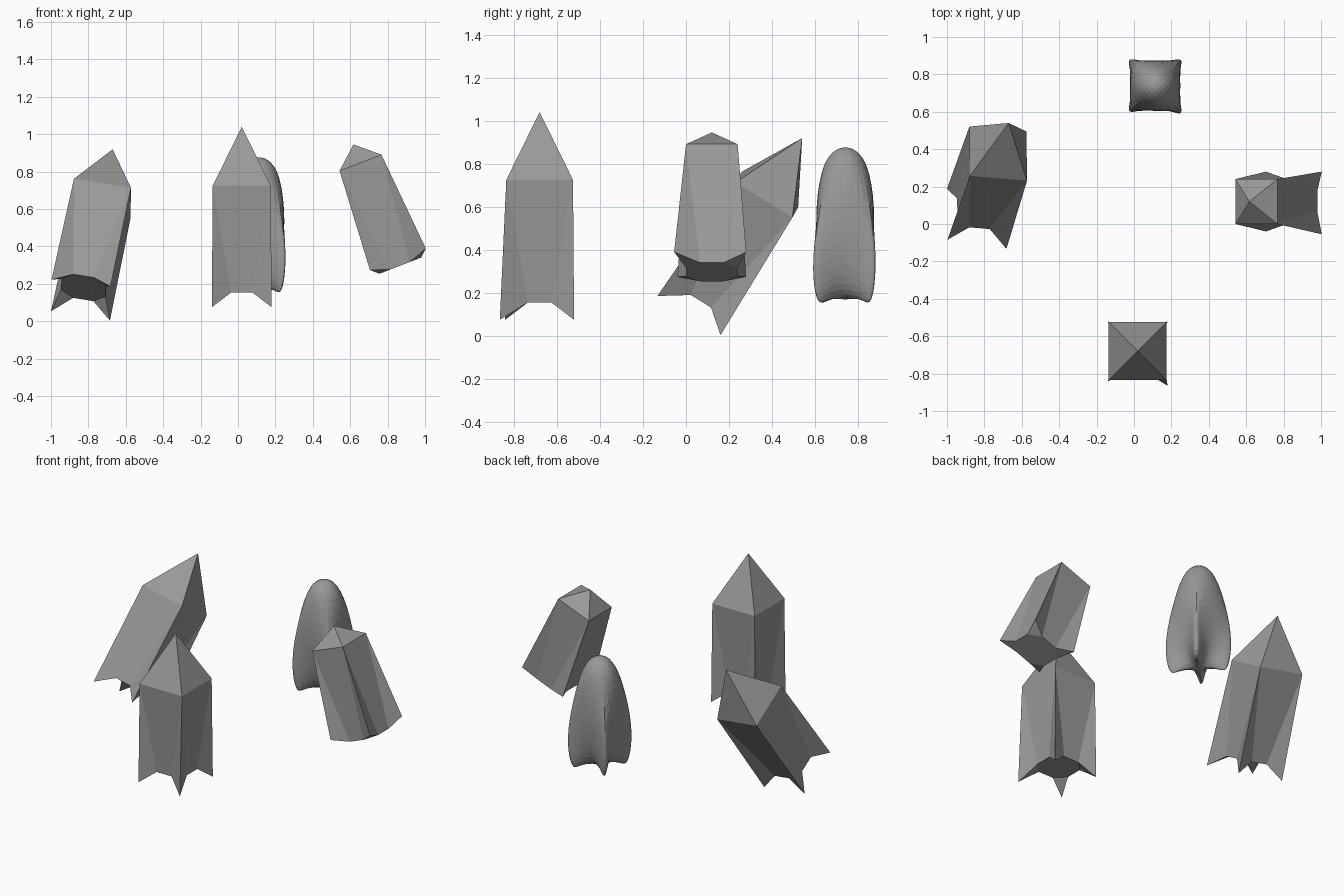
import bpy, bmesh
from mathutils import Vector, Matrix

if "Cube" in bpy.data.objects:
    bpy.data.objects.remove(bpy.data.objects["Cube"])

grey = bpy.data.materials.new("mid grey")
grey.diffuse_color = (0.32, 0.32, 0.32, 1)
grey.use_nodes = True
grey.node_tree.nodes["Principled BSDF"].inputs["Base Color"].default_value = grey.diffuse_color

CORNERS = [(-1, -1), (1, -1), (1, 1), (-1, 1)]


def rocket(name, centre, ex, u, apex=0.315, half=0.155, tip_depth=0.65,
           base_depth=0.57, kick=0.025, smooth=0):
    """Square rocket: pointed nose, tapering body, octagonal base, four corner fins.
    Local origin is the centre of the shoulder ring; u is the long axis."""
    bm = bmesh.new()
    nose = bm.verts.new((0, 0, apex))
    shoulder = [bm.verts.new((x * half, y * half, 0)) for x, y in CORNERS]
    # fin tips, one kicked slightly outwards
    tips = [bm.verts.new((x * 0.16, y * 0.16 - (kick if i == 1 else 0), -tip_depth))
            for i, (x, y) in enumerate(CORNERS)]
    # base octagon: two points on each side, grouped as (start, end) per side
    inner, w = 0.12, 0.055
    sides = []
    for i in range(4):
        rot = Matrix.Rotation(i * 1.57079633, 3, 'Z')
        sides.append([bm.verts.new(rot @ Vector((s * w, -inner, -base_depth))) for s in (-1, 1)])
    for i in range(4):
        j = (i + 1) % 4
        a, b = sides[i]
        c = sides[j][0]
        bm.faces.new((shoulder[i], shoulder[j], nose))       # nose
        bm.faces.new((shoulder[i], a, b, shoulder[j]))       # body panel
        bm.faces.new((shoulder[i], tips[i], a))              # fin sides
        bm.faces.new((shoulder[j], b, tips[j]))
        bm.faces.new((tips[j], b, c))                        # fin underside
    bm.faces.new([v for s in sides for v in s])              # base
    bmesh.ops.recalc_face_normals(bm, faces=bm.faces)
    me = bpy.data.meshes.new(name)
    bm.to_mesh(me)
    bm.free()
    me.materials.append(grey)
    ob = bpy.data.objects.new(name, me)
    bpy.context.collection.objects.link(ob)

    u = Vector(u).normalized()
    ex = Vector(ex)
    ex = (ex - u * ex.dot(u)).normalized()
    m = Matrix((ex, u.cross(ex), u)).transposed().to_4x4()
    m.translation = centre
    ob.matrix_world = m
    if smooth:
        sub = ob.modifiers.new("rounding", 'SUBSURF')
        sub.levels = sub.render_levels = smooth
    return ob


# upright rocket at the front and its rounded twin at the back
rocket("front_rocket", (0.02, -0.68, 0.725), (1, 0, 0), (0, 0, 1))
rocket("rounded_rocket", (0.113, 0.74, 0.725), (1, 0, 0), (0, 0, 1), smooth=3)
# leaning rocket on the left
rocket("left_rocket", (-0.726, 0.376, 0.656), (0.99, -0.08, -0.145), (0.177, 0.52, 0.836))
# blunt leaning rocket on the right
rocket("right_rocket", (0.655, 0.12, 0.8475), (0.93, 0, 0.36), (-0.36, 0, 0.93),
       apex=0.105, half=0.12, tip_depth=0.553, base_depth=0.59, kick=0.015)
